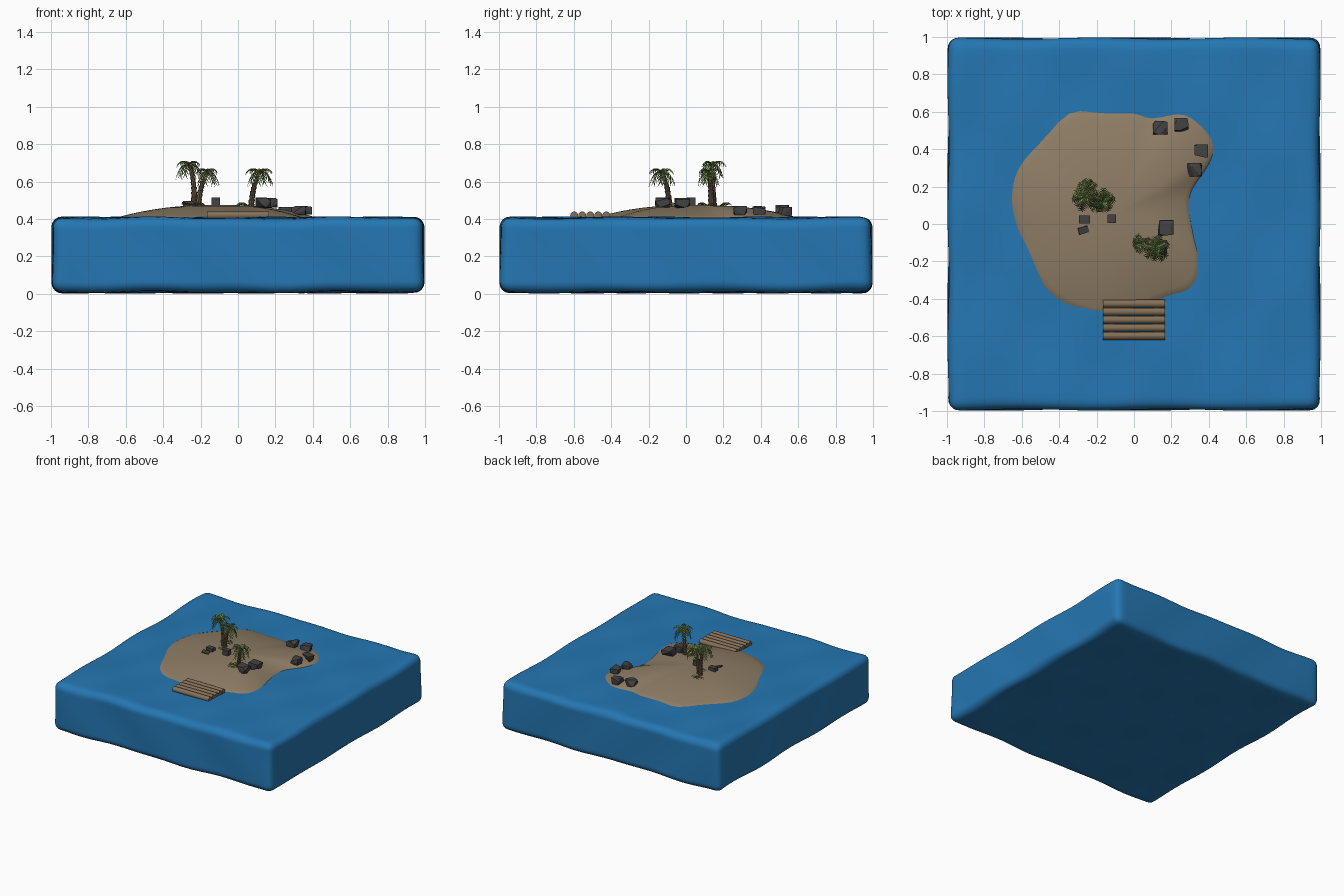
import bpy, bmesh, math, random
from mathutils import Vector, Matrix

if "Cube" in bpy.data.objects:
    bpy.data.objects.remove(bpy.data.objects["Cube"])
random.seed(4)


def mat(name, rgb):
    m = bpy.data.materials.new(name)
    m.diffuse_color = (*rgb, 1)
    m.use_nodes = True
    m.node_tree.nodes["Principled BSDF"].inputs["Base Color"].default_value = m.diffuse_color
    return m


WATER = mat("water blue", (0.018, 0.185, 0.45))
SAND = mat("sand", (0.27, 0.205, 0.13))
ROCK = mat("rock grey", (0.055, 0.055, 0.055))
WOOD = mat("raft wood", (0.23, 0.16, 0.095))
BARK = mat("palm bark", (0.15, 0.105, 0.06))
LEAF = mat("leaf green", (0.22, 0.34, 0.085))
DARK = mat("dark leaf green", (0.10, 0.16, 0.04))


def finish(bm, name, mats, smooth=None):
    me = bpy.data.meshes.new(name)
    bm.to_mesh(me)
    bm.free()
    ob = bpy.data.objects.new(name, me)
    bpy.context.collection.objects.link(ob)
    for m in mats:
        me.materials.append(m)
    if smooth:
        bpy.ops.object.select_all(action='DESELECT')
        ob.select_set(True)
        bpy.context.view_layer.objects.active = ob
        bpy.ops.object.shade_smooth_by_angle(angle=math.radians(smooth))
    return ob


# Water: finely divided rounded block with gentle waves
bm = bmesh.new()
bmesh.ops.create_cube(bm, size=2)
bmesh.ops.subdivide_edges(bm, edges=bm.edges[:], cuts=35, use_grid_fill=True)
half, r = Vector((0.993, 0.993, 0.199)), 0.055
for v in bm.verts:
    p = Vector([math.sin(c * math.pi / 2) * h for c, h in zip(v.co, half)])
    q = Vector([max(-h + r, min(h - r, c)) for c, h in zip(p, half)])
    p = q + (p - q).normalized() * r
    a, b, c = p
    p.z += 0.004 * math.sin(6 * a + 9 * b) + 0.003 * math.sin(13 * a - 7 * b + 1)
    p.x += 0.004 * math.sin(9 * b + 8 * c) * a
    p.y += 0.004 * math.sin(8 * a + 9 * c + 2) * b
    v.co = p + Vector((0, 0, 0.208))
bmesh.ops.recalc_face_normals(bm, faces=bm.faces[:])
finish(bm, "water", [WATER], 60)

# Sand island: smoothed shoreline scaled inwards into a low mound
SHORE = [(-.345, .585), (-.17, .59), (0, .585), (.095, .558), (.27, .59), (.37, .535),
         (.42, .42), (.395, .32), (.31, .19), (.29, .09), (.315, -.05), (.345, -.17),
         (.335, -.28), (.28, -.35), (.165, -.385), (-.03, -.465), (-.17, -.485),
         (-.37, -.42), (-.495, -.31), (-.575, -.16), (-.635, .03), (-.645, .16),
         (-.61, .295), (-.505, .43)]
MID = Vector((-0.1, 0.05))
line, n = [], len(SHORE)
for i in range(n):
    a, b, c, d = [Vector(SHORE[(i + k) % n]) for k in (-1, 0, 1, 2)]
    for t in (0, 1 / 3, 2 / 3):
        line.append(0.5 * (2 * b + (c - a) * t + (2 * a - 5 * b + 4 * c - d) * t * t
                           + (3 * b - a - 3 * c + d) * t ** 3))


def mound(s):
    return 0.408 + 0.068 * (1 - s ** 2.3)


bm = bmesh.new()
rings = []
for s in (1.08, 1, .94, .86, .76, .64, .5, .35, .18):
    z = mound(s) if s <= 1 else 0.37
    rings.append([bm.verts.new((*(MID + (p - MID) * s), z)) for p in line])
m = len(line)
for lo, hi in zip(rings, rings[1:]):
    for i in range(m):
        bm.faces.new((lo[i], lo[(i + 1) % m], hi[(i + 1) % m], hi[i]))
top = bm.verts.new((*MID, mound(0)))
for i in range(m):
    bm.faces.new((rings[-1][i], rings[-1][(i + 1) % m], top))
bm.faces.new(rings[0])
bmesh.ops.recalc_face_normals(bm, faces=bm.faces[:])
finish(bm, "sand_island", [SAND], 60)

# Raft: five logs side by side with two bearers beneath
bm = bmesh.new()
turn = Matrix.Rotation(math.pi / 2, 4, 'Y')
for i in range(5):
    bmesh.ops.create_cone(bm, segments=12, radius1=.021, radius2=.021, depth=.33, cap_ends=True,
                          matrix=Matrix.Translation((0, -.598 + i * .043, .42)) @ turn)
for x in (-.12, .12):
    bmesh.ops.create_cube(bm, size=1, matrix=Matrix.Translation((x, -.512, .405))
                          @ Matrix.Diagonal((.025, .2, .015, 1)))
finish(bm, "raft", [WOOD], 40)

# Rocks: randomly chipped blocks
for x, y, z, s in ((.14, .515, .452, .042), (.255, .53, .442, .041), (.36, .39, .446, .04),
                   (.325, .29, .446, .042), (.17, -.02, .486, .046), (.135, -.125, .488, .045)):
    bm = bmesh.new()
    pts = []
    for k in range(26):
        d = Vector([random.uniform(-1, 1) for _ in range(3)]).normalized()
        d = Vector([max(-.8, min(.8, c * 1.25)) for c in d])
        pts.append(bm.verts.new(Vector((x, y, z)) + Vector((d.x * 1.15, d.y * 1.1, d.z * .72)) * s))
    res = bmesh.ops.convex_hull(bm, input=pts)
    loose = [v for v in bm.verts if not v.link_faces]
    bmesh.ops.delete(bm, geom=loose, context='VERTS')
    finish(bm, "rock", [ROCK])


# Crate and the broken crate pieces beside it
def box(name, loc, size, rot=(0, 0, 0)):
    bm = bmesh.new()
    bmesh.ops.create_cube(bm, size=1)
    bmesh.ops.scale(bm, vec=size, verts=bm.verts[:])
    ob = finish(bm, name, [ROCK])
    ob.location, ob.rotation_euler = loc, rot


box("crate", (-.12, .028, .493), (.046, .044, .046))
box("open_crate", (-.265, .025, .482), (.058, .042, .03))
box("crate_lid", (-.27, -.033, .479), (.055, .036, .008), (.15, .2, .3))


# Palm fronds: arched midrib with paired pointed leaflets
def frond(bm, base, ang, length, rise, droop, dark):
    out = Vector((math.cos(ang), math.sin(ang), 0))
    side = Vector((-out.y, out.x, 0))

    def rib(t):
        return base + out * length * t * (1 - .12 * t) + Vector((0, 0, rise * t - droop * t * t))
    steps = 7
    for i in range(steps):
        t = i / steps
        a, b = rib(t), rib((i + 1) / steps)
        w = .027 * math.sin(math.pi * (.22 + .68 * t))
        for sg in (-1, 1):
            tip = rib(t + .24) + side * sg * w - Vector((0, 0, w * .55))
            f = bm.faces.new([bm.verts.new(p) for p in ((a, b, tip) if sg < 0 else (b, a, tip))])
            f.material_index = 1 if dark else 0
            f.normal_update()
            if f.normal.z < 0:
                f.normal_flip()


# Palms: ringed leaning trunk with a crown
def palm(name, base, bend, crown, spread, dark_share):
    b, k, c = Vector(base), Vector(bend), Vector(crown)
    bm = bmesh.new()
    last, segs, sides = None, 9, 8
    for i in range(segs):
        for t, wide in ((i / segs, .82), ((i + .92) / segs, 1.12)):
            p = b * (1 - t) ** 2 + k * 2 * t * (1 - t) + c * t * t
            rad = (.0175 - .007 * t) * wide
            ring = [bm.verts.new(p + Vector((math.cos(j * math.tau / sides),
                                            math.sin(j * math.tau / sides), 0)) * rad)
                    for j in range(sides)]
            if last:
                for j in range(sides):
                    bm.faces.new((last[j], last[(j + 1) % sides], ring[(j + 1) % sides], ring[j]))
            last = ring
    bm.faces.new(last)
    finish(bm, name + "_trunk", [BARK])
    bm = bmesh.new()
    count = 11
    for i in range(count):
        high = i % 2
        frond(bm, c, i * math.tau / count * 1.0 + random.uniform(-.2, .2),
              spread * random.uniform(.85, 1.1), .085 if high else .045,
              .085 if high else .1, random.random() < dark_share)
    finish(bm, name + "_crown", [LEAF, DARK])


palm("tall_palm", (-.237, .15, .455), (-.225, .14, .6), (-.262, .14, .69), .078, .2)
palm("short_palm", (-.215, .135, .455), (-.205, .135, .58), (-.163, .122, .65), .07, .55)
palm("front_palm", (.07, -.09, .455), (.075, -.09, .57), (.115, -.13, .65), .078, .3)

# Ground plants at the palm bases
bm = bmesh.new()
for x, y, first, num in ((-.25, .185, .6, 4), (.05, -.105, 2.2, 4), (-.2, .12, 4.2, 2)):
    for i in range(num):
        frond(bm, Vector((x, y, .472)), first + i * .65, .062, .05, .038, i == 1)
finish(bm, "ground_plants", [LEAF, DARK])
